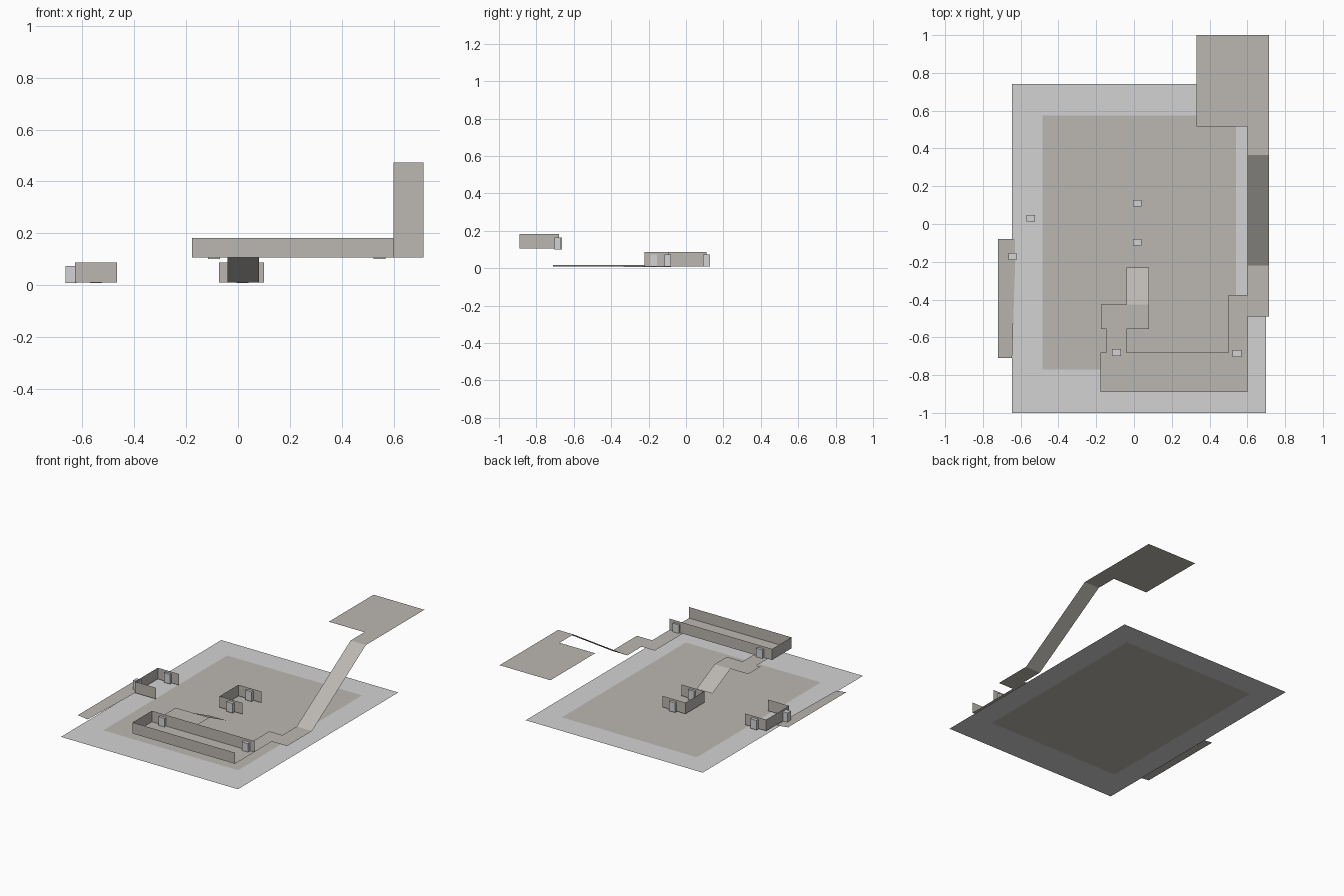
import bpy
import bmesh

if "Cube" in bpy.data.objects:
    bpy.data.objects.remove(bpy.data.objects["Cube"])


def material(name, rgb):
    m = bpy.data.materials.new(name)
    m.diffuse_color = (*rgb, 1.0)
    m.use_nodes = True
    m.node_tree.nodes["Principled BSDF"].inputs["Base Color"].default_value = m.diffuse_color
    return m


STONE = material("warm grey", (0.50, 0.475, 0.44))
PALE = material("pale grey", (0.65, 0.65, 0.65))


def add_mesh(name, bm, *mats):
    bmesh.ops.remove_doubles(bm, verts=bm.verts, dist=0.0005)
    me = bpy.data.meshes.new(name)
    bm.to_mesh(me)
    bm.free()
    for m in mats:
        me.materials.append(m)
    ob = bpy.data.objects.new(name, me)
    bpy.context.collection.objects.link(ob)
    return ob


def face(bm, pts):
    return bm.faces.new([bm.verts.new(p) for p in pts])


def flat(bm, outline, z):
    """Level floor piece from a counter-clockwise outline."""
    face(bm, [(x, y, z) for x, y in outline])


def rect(x0, x1, y0, y1):
    return [(x0, y0), (x1, y0), (x1, y1), (x0, y1)]


def ramp(bm, x0, x1, y0, z0, y1, z1):
    face(bm, [(x0, y0, z0), (x1, y0, z0), (x1, y1, z1), (x0, y1, z1)])


def wall(name, path, z0, z1):
    """Thin upright wall following a plan path."""
    bm = bmesh.new()
    for (ax, ay), (bx, by) in zip(path, path[1:]):
        face(bm, [(ax, ay, z0), (bx, by, z0), (bx, by, z1), (ax, ay, z1)])
    add_mesh(name, bm, STONE)


def box(name, x, y, z0, z1, sx=0.046, sy=0.036):
    bm = bmesh.new()
    bmesh.ops.create_cube(bm, size=1.0)
    bmesh.ops.scale(bm, vec=(sx, sy, z1 - z0), verts=bm.verts)
    bmesh.ops.translate(bm, vec=(x, y, (z0 + z1) / 2), verts=bm.verts)
    add_mesh(name, bm, PALE)


# Ground sheet: pale border with a warm centre field
bm = bmesh.new()
xs = [-0.645, -0.485, 0.54, 0.70]
ys = [-1.0, -0.77, 0.575, 0.74]
for i in range(3):
    for j in range(3):
        f = face(bm, [(x, y, 0.0) for x, y in
                      rect(xs[i], xs[i + 1], ys[j], ys[j + 1])])
        f.material_index = 1 if i == j == 1 else 0
add_mesh("ground", bm, PALE, STONE)

# Low side strip tilted onto the ground edge
bm = bmesh.new()
face(bm, [(-0.72, -0.71, 0.018), (-0.645, -0.71, 0.009),
          (-0.63, -0.23, 0.007), (-0.63, -0.08, 0.007), (-0.72, -0.08, 0.018)])
add_mesh("side_strip", bm, STONE)

# Raised walkway floors
Z = 0.106
TOP = 0.473
bm = bmesh.new()
flat(bm, rect(-0.178, 0.60, -0.89, -0.68), Z)
flat(bm, rect(-0.145, -0.04, -0.68, -0.557), Z)
flat(bm, rect(-0.175, 0.08, -0.557, -0.425), Z)
flat(bm, rect(0.50, 0.60, -0.68, -0.375), Z)
flat(bm, rect(0.60, 0.716, -0.49, -0.22), Z)
add_mesh("raised_walkway", bm, STONE)

# Short ramp down to the ground, long ramp up to the high platform
bm = bmesh.new()
ramp(bm, -0.04, 0.08, -0.425, Z, -0.23, 0.011)
add_mesh("short_ramp", bm, STONE)
bm = bmesh.new()
ramp(bm, 0.60, 0.716, -0.22, Z, 0.365, TOP)
add_mesh("long_ramp", bm, STONE)

# High platform
bm = bmesh.new()
flat(bm, rect(0.60, 0.716, 0.365, 0.515), TOP)
flat(bm, rect(0.33, 0.716, 0.515, 1.0), TOP)
add_mesh("high_platform", bm, STONE)

# Walls: walkway parapet and two three-sided shelters
wall("walkway_wall", [(0.60, -0.89), (-0.178, -0.89), (-0.178, -0.68), (0.60, -0.68)], Z, 0.182)
wall("centre_shelter", [(0.10, -0.095), (-0.073, -0.095), (-0.073, 0.11), (0.10, 0.11)], 0.010, 0.087)
wall("side_shelter", [(-0.467, -0.222), (-0.628, -0.222), (-0.628, 0.027), (-0.467, 0.027)], 0.010, 0.087)

# Door blocks set into the walls
for i, (x, y) in enumerate([(0.017, 0.11), (0.017, -0.097), (-0.547, 0.03)]):
    box(f"shelter_door_{i + 1}", x, y, 0.008, 0.074)
box("shelter_door_4", -0.643, -0.172, 0.008, 0.074, 0.042, 0.036)
for i, (x, y) in enumerate([(-0.093, -0.68), (0.545, -0.685)]):
    box(f"walkway_door_{i + 1}", x, y, 0.101, 0.165)
